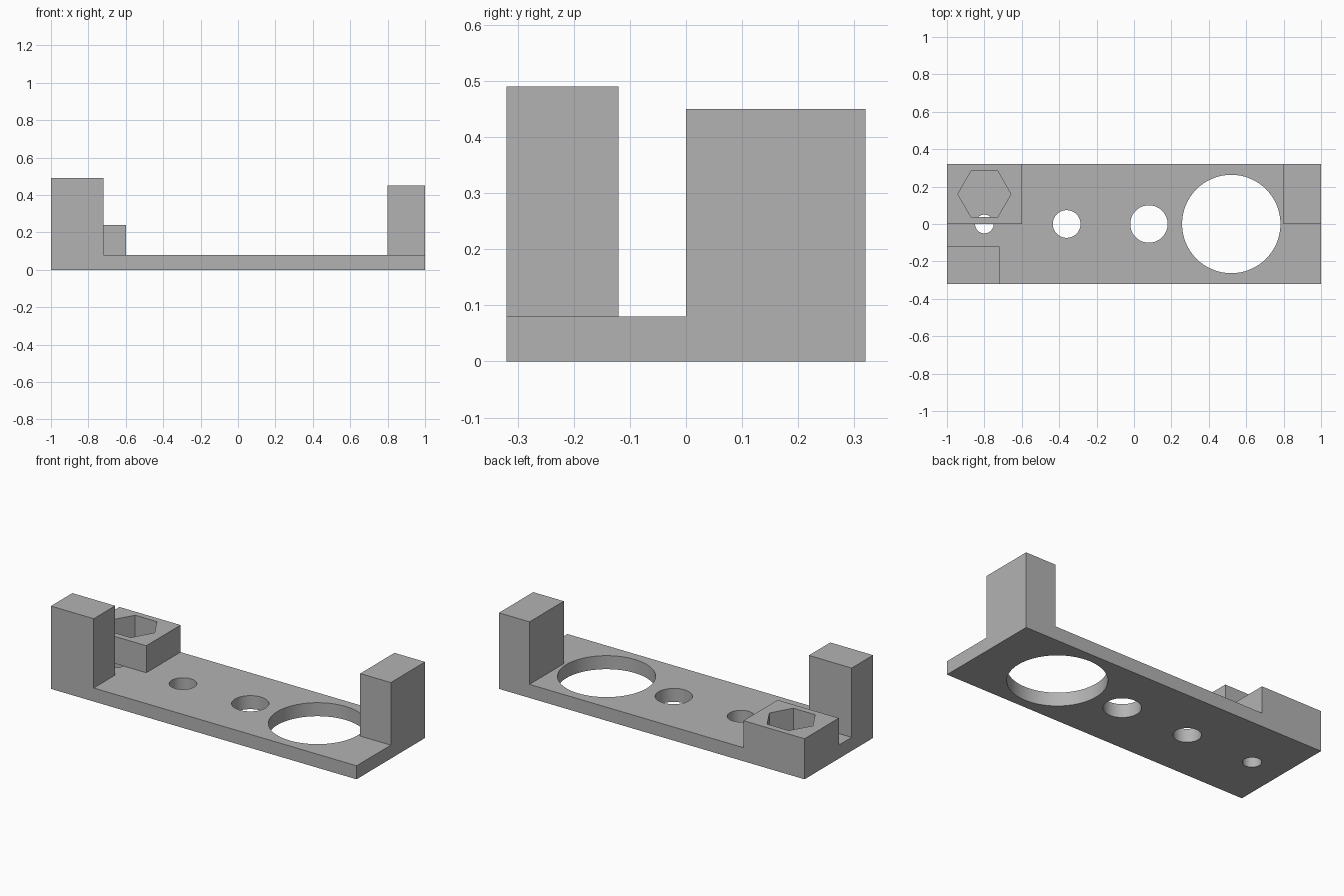
import bpy
import math

cube = bpy.data.objects.get("Cube")
if cube:
    bpy.data.objects.remove(cube, do_unlink=True)

grey = bpy.data.materials.new("plain grey")
grey.use_nodes = True
colour = (0.45, 0.45, 0.45, 1)
grey.diffuse_color = colour
grey.node_tree.nodes["Principled BSDF"].inputs["Base Color"].default_value = colour


def box(name, x, y, z):
    """Box spanning the given (low, high) ranges."""
    spans = (x, y, z)
    bpy.ops.mesh.primitive_cube_add(size=1, location=[(a + b) / 2 for a, b in spans])
    ob = bpy.context.object
    ob.name = name
    ob.scale = [b - a for a, b in spans]
    bpy.ops.object.transform_apply(location=True, rotation=True, scale=True)
    ob.data.materials.append(grey)
    return ob


def prism(name, sides, radius, x, y, z, turn=0):
    """Upright cutter centred on (x, y, z)."""
    bpy.ops.mesh.primitive_cylinder_add(vertices=sides, radius=radius, depth=0.4,
                                        location=(x, y, z), rotation=(0, 0, turn))
    ob = bpy.context.object
    ob.name = name
    ob.hide_render = True
    ob.data.materials.append(grey)
    return ob


def combine(target, tool, operation):
    """Apply a boolean and discard the tool."""
    mod = target.modifiers.new(operation.lower(), 'BOOLEAN')
    mod.operation = operation
    mod.solver = 'EXACT'
    mod.object = tool
    bpy.ops.object.select_all(action='DESELECT')
    bpy.context.view_layer.objects.active = target
    target.select_set(True)
    bpy.ops.object.modifier_apply(modifier=mod.name)
    bpy.data.objects.remove(tool, do_unlink=True)


# Base plate with a row of four growing holes
THICK = 0.08
bracket = box("bracket", (-1, 1), (-0.32, 0.32), (0, THICK))
for x, radius in ((-0.8, 0.05), (-0.36, 0.074), (0.08, 0.1), (0.52, 0.263)):
    combine(bracket, prism("hole_cutter", 64, radius, x, 0, 0), 'DIFFERENCE')

# Nut holder with a hexagonal pocket down to the plate
holder = box("nut_holder", (-1, -0.6), (0, 0.32), (THICK, 0.24))
combine(holder, prism("hex_cutter", 6, 0.142, -0.8, 0.16, 0.2, math.radians(30)), 'DIFFERENCE')

# Upright posts at the front right and back left corners
front_post = box("front_post", (-1, -0.72), (-0.32, -0.12), (THICK, 0.49))
back_post = box("back_post", (0.8, 1), (0, 0.32), (THICK, 0.45))

# Merge everything into one solid
for part in (holder, front_post, back_post):
    combine(bracket, part, 'UNION')

bpy.ops.object.select_all(action='DESELECT')
bracket.select_set(True)
bpy.context.view_layer.objects.active = bracket
bpy.ops.object.shade_smooth_by_angle(angle=math.radians(30))
